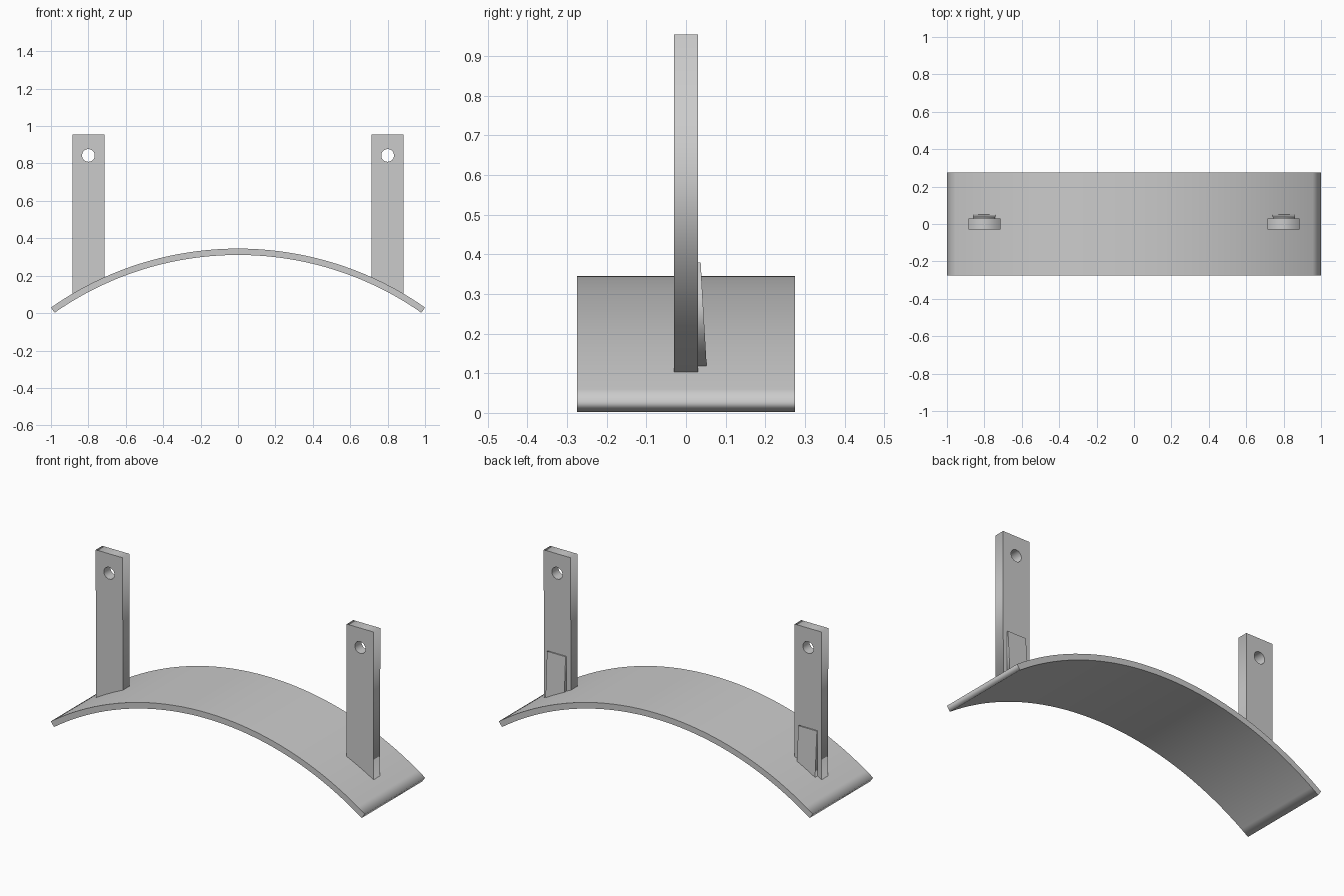
import bpy
from math import sin, cos, asin, sqrt, pi

if "Cube" in bpy.data.objects:
    bpy.data.objects.remove(bpy.data.objects["Cube"])

R_OUT, R_IN, CZ = 1.745, 1.711, -1.40


def plate(name, loops, y0, y1):
    """Extrude closed x-z outlines (first is the rim, others are holes) from y0 to y1."""
    cu = bpy.data.curves.new(name, 'CURVE')
    cu.dimensions = '2D'
    cu.fill_mode = 'BOTH'
    cu.extrude = (y1 - y0) / 2
    for pts in loops:
        sp = cu.splines.new('POLY')
        sp.points.add(len(pts) - 1)
        for p, (x, z) in zip(sp.points, pts):
            p.co = (x, z, 0, 1)
        sp.use_cyclic_u = True
    tmp = bpy.data.objects.new(name + "_outline", cu)
    bpy.context.collection.objects.link(tmp)
    dg = bpy.context.evaluated_depsgraph_get()
    me = bpy.data.meshes.new_from_object(tmp.evaluated_get(dg))
    bpy.data.objects.remove(tmp)
    for v in me.vertices:
        x, z, d = v.co
        v.co = (x, (y0 + y1) / 2 - d, z)
    ob = bpy.data.objects.new(name, me)
    bpy.context.collection.objects.link(ob)
    return ob


def arc(r, a0, a1, n):
    return [(r * sin(a0 + (a1 - a0) * i / n), CZ + r * cos(a0 + (a1 - a0) * i / n))
            for i in range(n + 1)]


def arc_under(x0, x1, n=6):
    """Points along the top of the arch between two x positions."""
    a0, a1 = asin(x0 / R_OUT), asin(x1 / R_OUT)
    return arc(R_OUT - 0.002, a0, a1, n)


# Curved arch plate
end = asin(1 / R_OUT)
plate("arch", [arc(R_OUT, -end, end, 40) + arc(R_IN, end, -end, 40)], -0.275, 0.275)

for s, side in ((-1, "left"), (1, "right")):
    # Upright post with a round hole, foot cut to the arch
    rim = arc_under(s * 0.714, s * 0.886) + [(s * 0.886, 0.955), (s * 0.714, 0.955)]
    hole = [(s * 0.8 + 0.034 * cos(2 * pi * i / 32), 0.843 + 0.034 * sin(2 * pi * i / 32))
            for i in range(32)]
    plate(side + "_post", [rim, hole], -0.03, 0.03)

    # Tapered backing wedge, thicker at the foot
    rim = arc_under(s * 0.742, s * 0.86) + [(s * 0.86, 0.38), (s * 0.742, 0.38)]
    wedge = plate(side + "_wedge", [rim], 0.029, 0.05)
    for v in wedge.data.vertices:
        if v.co.y > 0.04:
            v.co.y = 0.052 - 0.015 * (v.co.z - 0.12) / 0.26
